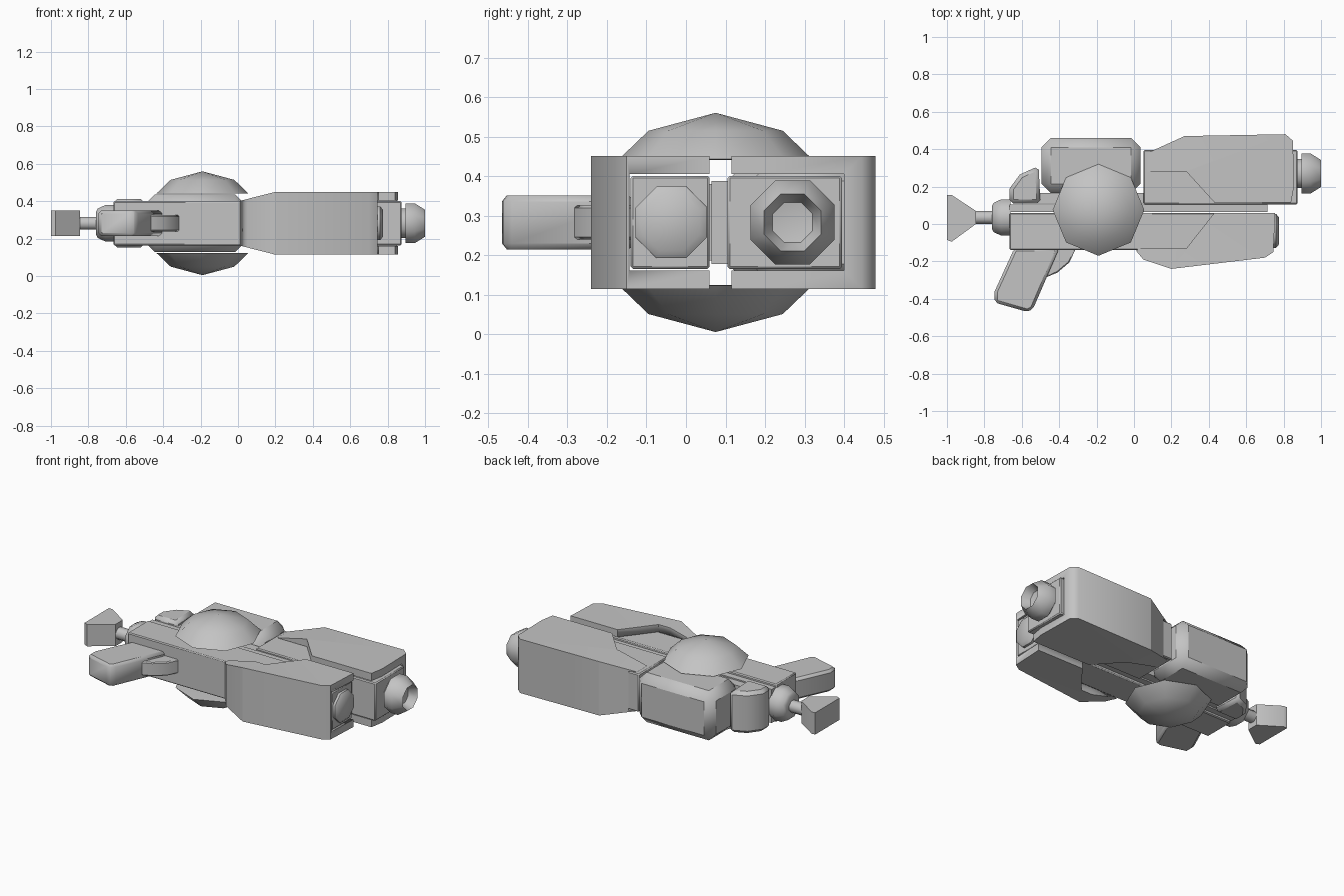
import bpy, bmesh, math
from mathutils import Matrix, Vector

if "Cube" in bpy.data.objects:
    bpy.data.objects.remove(bpy.data.objects["Cube"], do_unlink=True)

MID = 0.2825  # height of the horizontal symmetry plane
grey = bpy.data.materials.new("plain_grey")
grey.use_nodes = True
grey.diffuse_color = (0.55, 0.55, 0.55, 1)
grey.node_tree.nodes["Principled BSDF"].inputs["Base Color"].default_value = grey.diffuse_color


def finish(name, bm, bevel=0.0, smooth=50):
    bmesh.ops.recalc_face_normals(bm, faces=bm.faces)
    mesh = bpy.data.meshes.new(name)
    bm.to_mesh(mesh)
    bm.free()
    mesh.materials.append(grey)
    ob = bpy.data.objects.new(name, mesh)
    bpy.context.collection.objects.link(ob)
    if bevel:
        mod = ob.modifiers.new("edge_bevel", 'BEVEL')
        mod.width = bevel
        mod.segments = 1
        mod.limit_method = 'ANGLE'
        mod.angle_limit = math.radians(40)
    bpy.ops.object.select_all(action='DESELECT')
    bpy.context.view_layer.objects.active = ob
    ob.select_set(True)
    bpy.ops.object.shade_smooth_by_angle(angle=math.radians(smooth))
    return ob


def prism(name, outline, half, bevel=0.0, ramp=None, smooth=50):
    """Plan outline extruded up and down; ramp=(x0, x1, half0) thins the x0 end."""
    bm = bmesh.new()
    face = bm.faces.new([bm.verts.new((x, y, -half)) for x, y in outline])
    top = bmesh.ops.extrude_face_region(bm, geom=[face])["geom"]
    for v in top:
        if isinstance(v, bmesh.types.BMVert):
            v.co.z = half
    if ramp:
        x0, x1, half0 = ramp
        bmesh.ops.bisect_plane(bm, geom=bm.verts[:] + bm.edges[:] + bm.faces[:],
                               plane_co=(x1, 0, 0), plane_no=(1, 0, 0))
        for v in bm.verts:
            t = min(1, max(0, (v.co.x - x0) / (x1 - x0)))
            v.co.z *= (half0 + (half - half0) * t) / half
    bmesh.ops.translate(bm, verts=bm.verts, vec=(0, 0, MID))
    return finish(name, bm, bevel, smooth)


def block(name, x0, x1, y0, y1, half, bevel=0.0):
    return prism(name, [(x0, y0), (x1, y0), (x1, y1), (x0, y1)], half, bevel, smooth=30)


def lathe(name, profile, centre, axis, turn=0.0, sides=8):
    """Spin (distance along axis, radius) points about an axis."""
    bm = bmesh.new()
    rings = []
    for d, r in profile:
        if r == 0:
            rings.append([bm.verts.new((0, 0, d))] * sides)
        else:
            angles = [turn + math.tau * i / sides for i in range(sides)]
            rings.append([bm.verts.new((r * math.cos(a), r * math.sin(a), d)) for a in angles])
    for a, b in zip(rings, rings[1:]):
        for i in range(sides):
            j = (i + 1) % sides
            corners = list(dict.fromkeys((a[i], a[j], b[j], b[i])))
            bm.faces.new(corners)
    for ring in (rings[0], rings[-1]):
        if len(set(ring)) > 1:
            bm.faces.new(ring)
    rot = Vector((0, 0, 1)).rotation_difference(Vector(axis)).to_matrix().to_4x4()
    bmesh.ops.transform(bm, matrix=Matrix.Translation(centre) @ rot, verts=bm.verts)
    return finish(name, bm)


def hollow(shell, y0, y1):
    """Leave a channel in a shell for the body that runs through it."""
    cutter = block(shell.name + "_cutter", -1, 1.2, y0, y1, 0.122)
    cutter.hide_render = True
    cutter.hide_viewport = True
    mod = shell.modifiers.new("channel", 'BOOLEAN')
    mod.operation = 'DIFFERENCE'
    mod.solver = 'EXACT'
    mod.object = cutter


# Main bodies and the rail between them
block("front_body", -0.665, 0.745, -0.14, 0.06, 0.118, 0.006)
block("rear_body", 0.05, 0.875, 0.105, 0.395, 0.118, 0.006)
block("centre_rail", -0.665, 0.715, 0.065, 0.105, 0.105)
block("rear_spine", -0.6, 0.05, 0.11, 0.165, 0.10)

# Outer shells with a ramp at the grip end
front_shell = prism("front_shell", [
    (0, -0.13), (0.05, -0.19), (0.2, -0.24), (0.7, -0.18), (0.745, -0.15),
    (0.755, 0.06), (0.43, 0.06), (0.28, -0.13)], 0.168, ramp=(0, 0.2, 0.117))
hollow(front_shell, -0.143, 0.3)
rear_shell = prism("rear_shell", [
    (0.05, 0.28), (0.05, 0.37), (0.27, 0.47), (0.81, 0.48), (0.85, 0.445),
    (0.855, 0.2), (0.84, 0.115), (0.43, 0.115), (0.28, 0.28)], 0.168,
    ramp=(0.05, 0.27, 0.117))
hollow(rear_shell, -0.1, 0.4)

# Tanks along the back
block("rear_tank", -0.495, 0.035, 0.165, 0.46, 0.155, 0.05)
prism("small_tank", [(-0.665, 0.11), (-0.665, 0.19), (-0.61, 0.265),
                     (-0.51, 0.31), (-0.5, 0.11)], 0.13, 0.02)

# Faceted domes on both sides
for name, side in (("upper_dome", 1), ("lower_dome", -1)):
    lathe(name, [(0.158, 0.222), (0.16, 0.245), (0.232, 0.17), (0.2775, 0)],
          (-0.19, 0.075, MID), (0, 0, side))

# Grip and trigger
prism("grip", [(-0.64, -0.13), (-0.745, -0.36), (-0.745, -0.42), (-0.57, -0.47),
               (-0.54, -0.455), (-0.4, -0.13)], 0.068, 0.015)
prism("trigger", [(-0.47, -0.285), (-0.41, -0.26), (-0.345, -0.205),
                  (-0.31, -0.13), (-0.45, -0.13)], 0.043, 0.006)

# Plunger at the back end
half_turn = math.pi / 8
lathe("end_plug", [(-0.76, 0.065), (-0.75, 0.085), (-0.71, 0.105), (-0.66, 0.105)],
      (0, 0.035, MID), (1, 0, 0), half_turn)
lathe("plunger_rod", [(-0.86, 0.037), (-0.74, 0.037)], (0, 0.035, MID), (1, 0, 0), half_turn)
prism("plunger_handle", [(-1, -0.085), (-0.975, -0.095), (-0.845, 0.0),
                         (-0.845, 0.07), (-0.975, 0.155), (-1, 0.155)], 0.068)

# Nozzles
lathe("front_nozzle", [(0.74, 0.098), (0.76, 0.098), (0.775, 0.078)],
      (0, -0.037, MID), (1, 0, 0), half_turn)
lathe("rear_nozzle", [(0.87, 0.085), (0.895, 0.085), (0.895, 0.115), (0.945, 0.115),
                      (1.0, 0.078), (0.95, 0.055), (0.94, 0)],
      (0, 0.27, MID), (1, 0, 0), half_turn)
